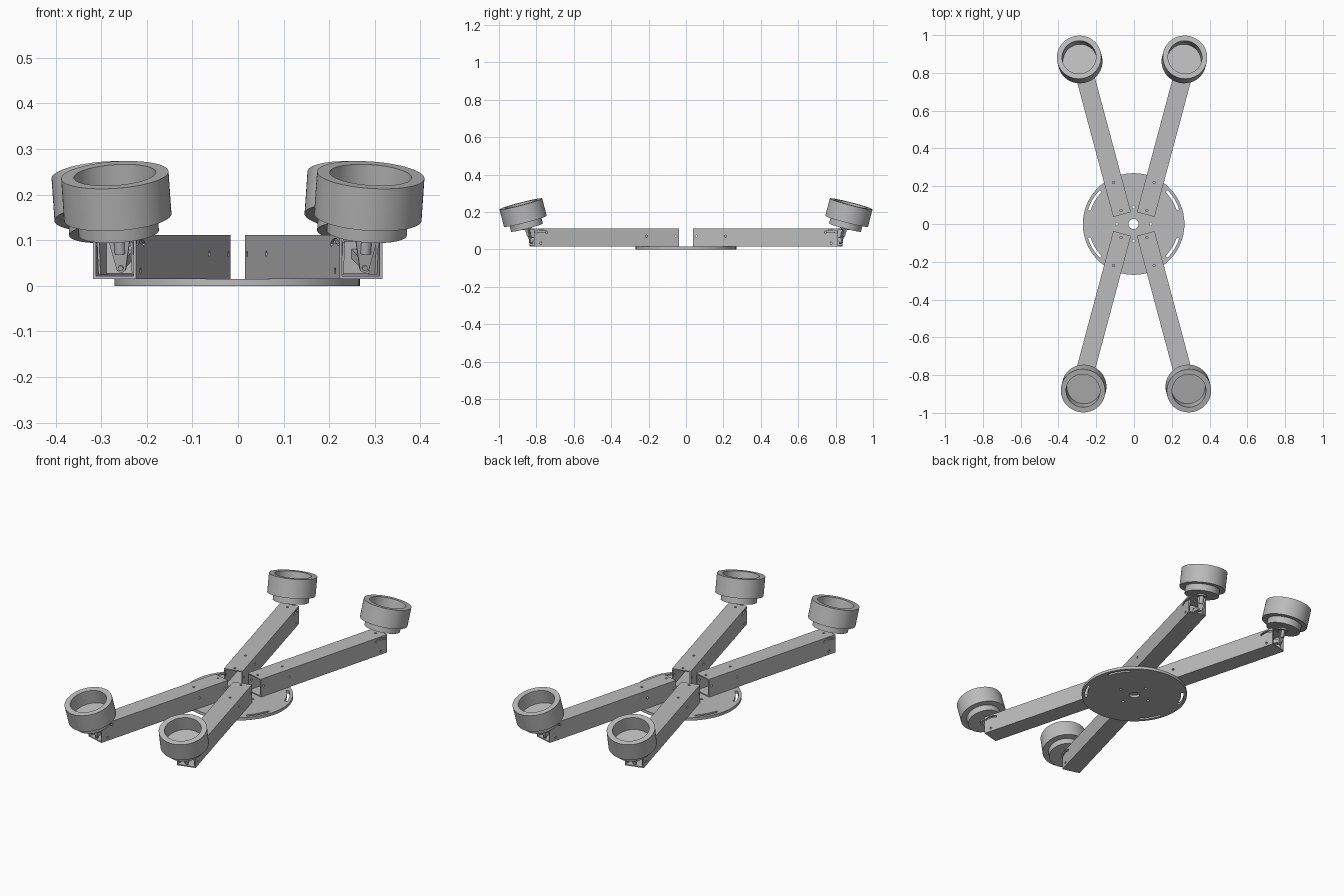
import bpy
import bmesh
from math import sin, cos, radians, pi
from mathutils import Matrix, Vector

if "Cube" in bpy.data.objects:
    bpy.data.objects.remove(bpy.data.objects["Cube"])

grey = bpy.data.materials.new("plain_grey")
grey.use_nodes = True
grey.diffuse_color = (0.5, 0.5, 0.5, 1)
grey.node_tree.nodes["Principled BSDF"].inputs["Base Color"].default_value = (0.5, 0.5, 0.5, 1)

T, R = Matrix.Translation, Matrix.Rotation


def finish(name, bm, matrix=Matrix()):
    bmesh.ops.recalc_face_normals(bm, faces=bm.faces)
    mesh = bpy.data.meshes.new(name)
    bm.to_mesh(mesh)
    bm.free()
    mesh.materials.append(grey)
    obj = bpy.data.objects.new(name, mesh)
    obj.matrix_world = matrix
    bpy.context.collection.objects.link(obj)
    return obj


def add_prism(bm, points, depth, matrix=Matrix()):
    """Extrude a flat outline along its local z, centred."""
    verts = [bm.verts.new(matrix @ Vector((x, y, -depth / 2))) for x, y in points]
    face = bm.faces.new(verts)
    new = bmesh.ops.extrude_face_region(bm, geom=[face])["geom"]
    shift = matrix.to_3x3() @ Vector((0, 0, depth))
    bmesh.ops.translate(bm, vec=shift, verts=[g for g in new if isinstance(g, bmesh.types.BMVert)])


def circle(r, n=20):
    return [(r * cos(2 * pi * i / n), r * sin(2 * pi * i / n)) for i in range(n)]


def rect(w, h):
    return [(-w / 2, -h / 2), (w / 2, -h / 2), (w / 2, h / 2), (-w / 2, h / 2)]


def arc_slot(radius, width, start, end, n=12):
    angles = [radians(start + (end - start) * i / n) for i in range(n + 1)]
    outer = [((radius + width / 2) * cos(a), (radius + width / 2) * sin(a)) for a in angles]
    inner = [((radius - width / 2) * cos(a), (radius - width / 2) * sin(a)) for a in angles]
    return outer + inner[::-1]


def part(name, points, depth, matrix):
    bm = bmesh.new()
    add_prism(bm, points, depth)
    return finish(name, bm, matrix)


def lathe(name, profile, matrix):
    bm = bmesh.new()
    verts = [bm.verts.new((r, 0, z)) for r, z in profile]
    edges = [bm.edges.new(pair) for pair in zip(verts, verts[1:])]
    bmesh.ops.spin(bm, geom=verts + edges, cent=(0, 0, 0), axis=(0, 0, 1), angle=2 * pi, steps=64)
    bmesh.ops.remove_doubles(bm, verts=bm.verts, dist=0.0001)
    return finish(name, bm, matrix)


def bake(obj, cutter):
    """Apply the modifiers together with a boolean cut."""
    mod = obj.modifiers.new("holes", "BOOLEAN")
    mod.operation, mod.solver, mod.object = "DIFFERENCE", "EXACT", cutter
    bpy.context.view_layer.update()
    deps = bpy.context.evaluated_depsgraph_get()
    mesh = bpy.data.meshes.new_from_object(obj.evaluated_get(deps))
    obj.modifiers.clear()
    obj.data = mesh
    bpy.data.objects.remove(cutter)


def smooth(obj):
    bpy.ops.object.select_all(action="DESELECT")
    obj.select_set(True)
    bpy.context.view_layer.objects.active = obj
    bpy.ops.object.shade_smooth_by_angle(angle=radians(30))


# Base plate with rim slots, centre hole and bolt holes
DISC = 0.015
plate = part("base_plate", circle(0.269, 96), DISC, T((-0.002, 0, DISC / 2)))
bm = bmesh.new()
add_prism(bm, circle(0.027, 32), 0.1)
for k in range(4):
    add_prism(bm, circle(0.007), 0.1, R(k * pi / 2, 4, "Z") @ T((0.09, 0, 0)))
for start in (17, 135, 197, 315):
    add_prism(bm, arc_slot(0.246, 0.014, start, start + 28), 0.1)
bake(plate, finish("plate_cutter", bm, T((-0.002, 0, 0))))
smooth(plate)

# Arm dimensions: width, height, wall, length
W, H, WALL, L = 0.097, 0.096, 0.006, 0.802
SIDE = R(pi / 2, 4, "Z") @ R(pi / 2, 4, "X")  # outline in y-z, depth along x
FRONT = R(pi / 2, 4, "X")                     # outline in x-z, depth along y


def build_arm(label, angle, cup_x, cup_y):
    frame = R(angle, 4, "Z")
    start = Vector((-0.063 if sin(angle) > 0 else 0.062, 0.05 if cos(angle) > 0 else -0.05, DISC))
    place = T(start) @ frame

    # Hollow square tube, open at both ends
    bm = bmesh.new()
    bmesh.ops.create_cube(bm, size=1, matrix=T((0, L / 2, H / 2)) @ Matrix.Diagonal((W, L, H, 1)))
    ends = [f for f in bm.faces if abs(f.normal.y) > 0.9]
    bmesh.ops.delete(bm, geom=ends, context="FACES")
    arm = finish(label + "_arm", bm, place)
    shell = arm.modifiers.new("wall", "SOLIDIFY")
    shell.thickness, shell.offset, shell.use_even_offset = WALL, -1, True

    # Screw holes and the curved adjusting slots
    bm = bmesh.new()
    for s in (0.022, 0.176, 0.77):
        add_prism(bm, circle(0.006), 0.04, T((0, s, H)))
    for s, z in ((0.018, 0.055), (0.18, 0.055), (0.763, 0.018)):
        add_prism(bm, circle(0.006), 0.2, T((0, s, z)) @ SIDE)
    add_prism(bm, arc_slot(0.066, 0.01, 60, 122), 0.2, T((0, 0.763, 0.018)) @ SIDE)
    bake(arm, finish("arm_cutter", bm, place))

    # Tilting bracket inside the tube end
    for side, x in (("left", 0.038), ("right", -0.038)):
        cheek = [(-0.035, 0.01), (0.025, 0.01), (0.036, 0.08), (0.02, 0.088), (-0.025, 0.085)]
        part(f"{label}_bracket_cheek_{side}", cheek, 0.005, place @ T((x, 0.763, 0)) @ SIDE)
    part(label + "_bracket_back", rect(0.076, 0.07), 0.005, place @ T((0, 0.735, 0.047)) @ FRONT)

    # Stepped cup tipped outward
    tilt = T((cup_x, cup_y, 0.243)) @ frame @ R(radians(-15), 4, "X")
    cup = lathe(label + "_cup", [(0, -0.075), (0.09, -0.075), (0.09, 0), (0.118, 0), (0.118, -0.096),
                                 (0.088, -0.096), (0.088, -0.131), (0, -0.131)], tilt)
    smooth(cup)

    # Flange and post below the cup
    post = lathe(label + "_post", [(0, -0.13), (0.025, -0.13), (0.025, -0.139), (0.012, -0.139),
                                   (0.012, -0.178), (0, -0.178)], tilt)
    smooth(post)

    # Tapered hanger with a rounded tip and its bolt
    tip = [(0.011 * cos(a), -0.21 + 0.011 * sin(a)) for a in [pi + pi * i / 10 for i in range(11)]]
    part(label + "_hanger", [(0.025, -0.143), (-0.025, -0.143)] + tip, 0.006, tilt @ FRONT)
    part(label + "_hanger_bolt", circle(0.006), 0.016, tilt @ T((0, 0, -0.21)) @ FRONT)
    part(label + "_hanger_arm", rect(0.02, 0.02), 0.09, tilt @ T((0, -0.045, -0.2)) @ FRONT)


build_arm("back_right", radians(15), -0.291, 0.883)
build_arm("back_left", radians(-15), 0.27, 0.883)
build_arm("front_right", radians(165), -0.27, -0.883)
build_arm("front_left", radians(195), 0.291, -0.883)
